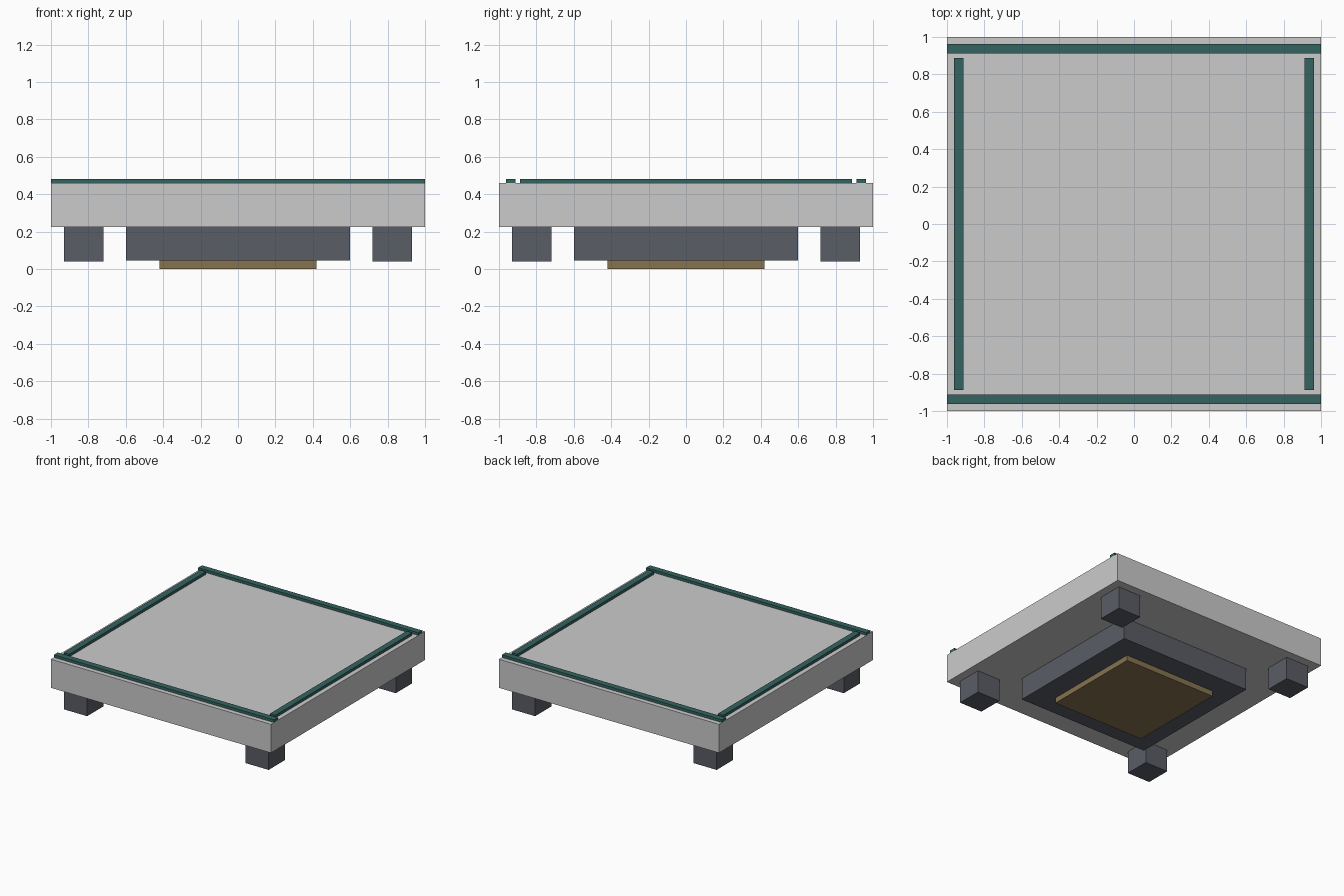
import bpy
import bmesh
from mathutils import Vector

if "Cube" in bpy.data.objects:
    bpy.data.objects.remove(bpy.data.objects["Cube"])


def material(name, rgb):
    mat = bpy.data.materials.new(name)
    mat.diffuse_color = (*rgb, 1)
    mat.use_nodes = True
    mat.node_tree.nodes["Principled BSDF"].inputs["Base Color"].default_value = mat.diffuse_color
    return mat


def box(name, lo, hi, mat=None):
    """Axis-aligned box between two corners, origin at its centre."""
    lo, hi = Vector(lo), Vector(hi)
    mesh = bpy.data.meshes.new(name)
    bm = bmesh.new()
    bmesh.ops.create_cube(bm, size=1)
    bmesh.ops.scale(bm, vec=hi - lo, verts=bm.verts)
    bm.to_mesh(mesh)
    bm.free()
    if mat:
        mesh.materials.append(mat)
    obj = bpy.data.objects.new(name, mesh)
    obj.location = (lo + hi) / 2
    bpy.context.collection.objects.link(obj)
    return obj


dark = material("dark_metal", (0.10, 0.11, 0.13))
teal = material("teal_trim", (0.035, 0.125, 0.115))
brass = material("brass", (0.24, 0.17, 0.08))

SLAB_BOTTOM, SLAB_TOP, TRIM_TOP = 0.225, 0.46, 0.482

# Main slab
box("slab", (-1, -1, SLAB_BOTTOM), (1, 1, SLAB_TOP))

# Underside block and its base plate
box("under_block", (-0.6, -0.6, 0.045), (0.6, 0.6, SLAB_BOTTOM), dark)
box("base_plate", (-0.42, -0.42, 0), (0.42, 0.42, 0.045), brass)

# Corner feet
foot_half, foot_pos = 0.105, 0.825
for y, end in ((-foot_pos, "front"), (foot_pos, "back")):
    for x, side in ((-foot_pos, "left"), (foot_pos, "right")):
        box(f"{end}_{side}_foot",
            (x - foot_half, y - foot_half, 0.04),
            (x + foot_half, y + foot_half, SLAB_BOTTOM), dark)

# Trim strips: full width front and back, shorter at the sides
strip_half, strip_pos, side_length = 0.025, 0.937, 0.887
for s, end, side in ((-1, "front", "left"), (1, "back", "right")):
    c = s * strip_pos
    box(f"{end}_trim", (-1, c - strip_half, SLAB_TOP),
        (1, c + strip_half, TRIM_TOP), teal)
    box(f"{side}_trim", (c - strip_half, -side_length, SLAB_TOP),
        (c + strip_half, side_length, TRIM_TOP), teal)
